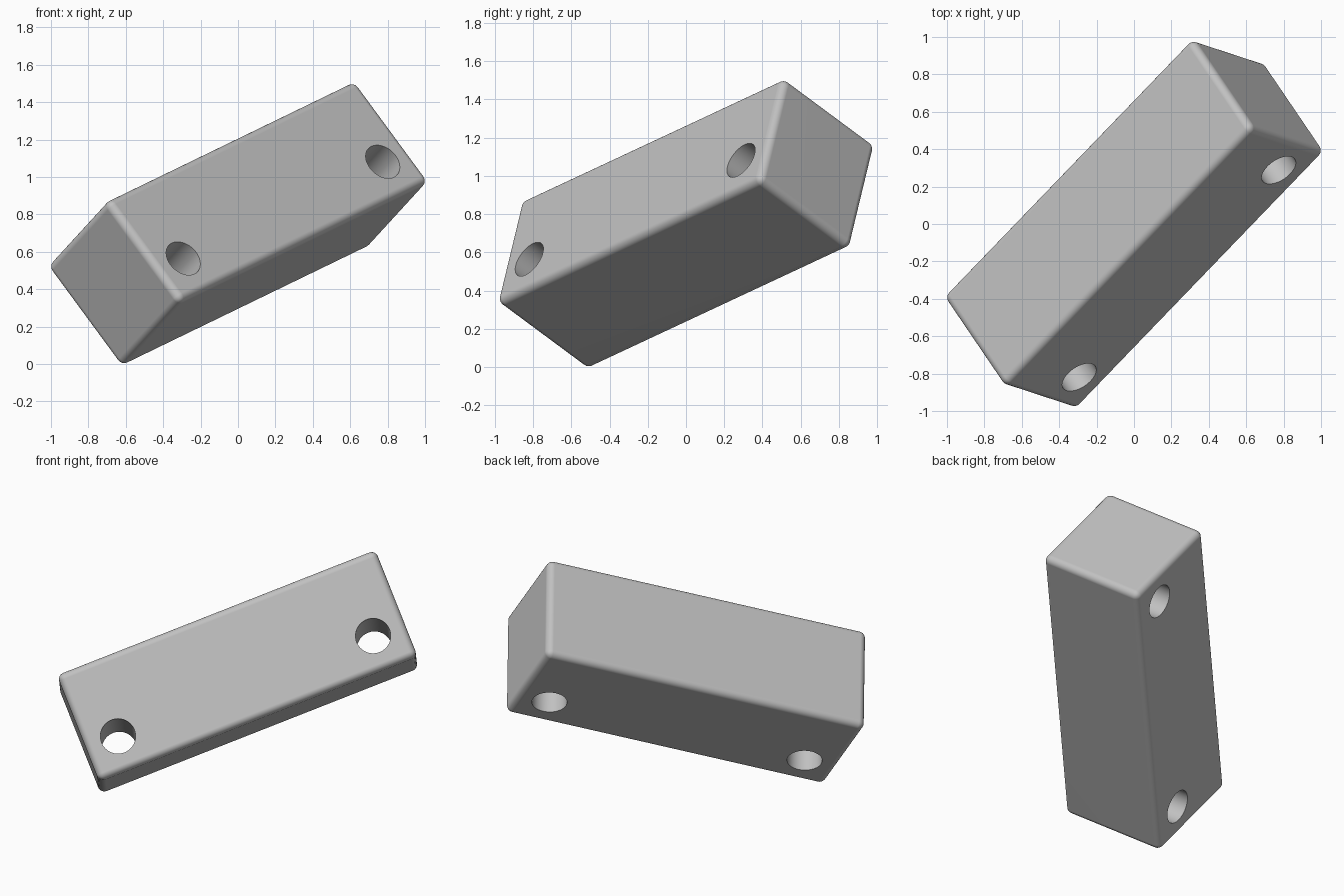
import bpy
import bmesh
import math
from mathutils import Matrix, Vector

old = bpy.data.objects.get("Cube")
if old:
    bpy.data.objects.remove(old, do_unlink=True)

HALF_LENGTH, HALF_SIDE, FILLET = 1.012, 0.341, 0.04
HOLE_RADIUS, HOLE_ALONG, HOLE_ACROSS = 0.104, 0.811, 0.133

# Tilted frame: length, width and hole directions
along = Vector((0.658, 0.683, 0.319)).normalized()
across = Vector((0.587, -0.185, -0.788))
across = (across - across.dot(along) * along).normalized()
through = along.cross(across)
pose = Matrix((along, across, through)).transposed().to_4x4()
pose.translation = (0, 0, 0.75)

grey = bpy.data.materials.new("light grey")
grey.use_nodes = True
colour = (0.53, 0.53, 0.53, 1)
grey.diffuse_color = colour
grey.node_tree.nodes["Principled BSDF"].inputs["Base Color"].default_value = colour


def add_object(name, bm):
    mesh = bpy.data.meshes.new(name)
    bm.to_mesh(mesh)
    bm.free()
    mesh.materials.append(grey)
    obj = bpy.data.objects.new(name, mesh)
    bpy.context.collection.objects.link(obj)
    obj.matrix_world = pose
    return obj


# Block with rounded edges
bm = bmesh.new()
bmesh.ops.create_cube(bm, size=2)
bmesh.ops.scale(bm, verts=bm.verts, vec=(HALF_LENGTH, HALF_SIDE, HALF_SIDE))
bmesh.ops.bevel(bm, geom=bm.edges[:], offset=FILLET, segments=6,
                profile=0.5, affect='EDGES')
block = add_object("block", bm)

# Two through holes near the ends, off centre across the width
bm = bmesh.new()
for end in (-1, 1):
    bmesh.ops.create_cone(
        bm, cap_ends=True, segments=64, depth=1,
        radius1=HOLE_RADIUS, radius2=HOLE_RADIUS,
        matrix=Matrix.Translation((end * HOLE_ALONG, HOLE_ACROSS, 0)))
cutter = add_object("hole_cutter", bm)
cutter.hide_render = True

bpy.ops.object.select_all(action='DESELECT')
block.select_set(True)
bpy.context.view_layer.objects.active = block
cut = block.modifiers.new("holes", 'BOOLEAN')
cut.operation = 'DIFFERENCE'
cut.solver = 'EXACT'
cut.object = cutter
bpy.ops.object.modifier_apply(modifier=cut.name)
bpy.data.objects.remove(cutter, do_unlink=True)

# Smooth fillets and bores, crisp rims and flat sides
bpy.ops.object.shade_smooth_by_angle(angle=math.radians(30))
flat = block.modifiers.new("flat sides", 'WEIGHTED_NORMAL')
flat.keep_sharp = True
